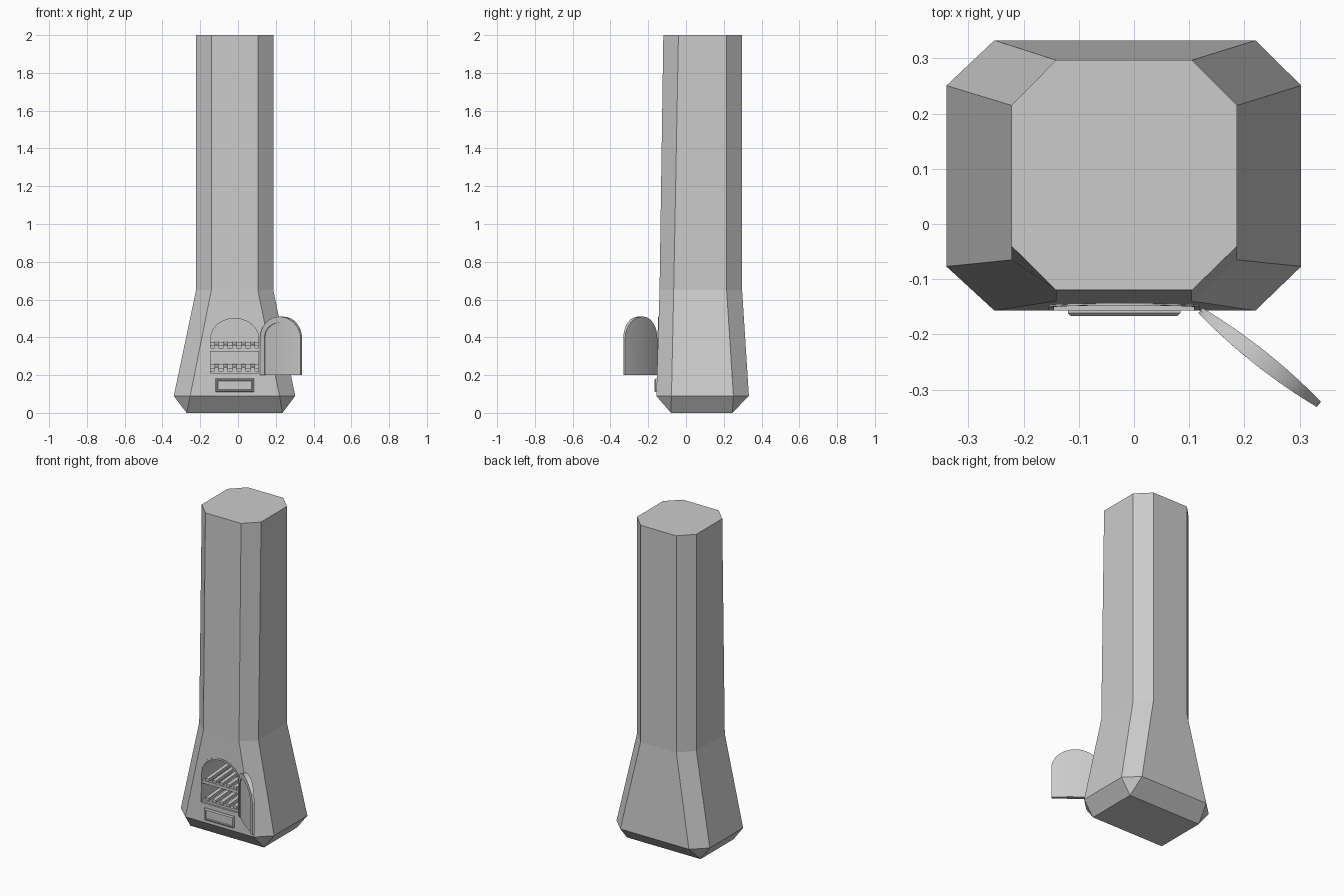
import bpy, bmesh, math
from mathutils import Matrix, Vector

if "Cube" in bpy.data.objects:
    bpy.data.objects.remove(bpy.data.objects["Cube"])

CX = -0.018          # oven centre line
HALF, Z0, SPRING, RISE = 0.137, 0.20, 0.395, 0.115


def make(name, verts, faces):
    me = bpy.data.meshes.new(name)
    me.from_pydata(verts, [], faces)
    bm = bmesh.new()
    bm.from_mesh(me)
    bmesh.ops.remove_doubles(bm, verts=bm.verts, dist=1e-5)
    bmesh.ops.recalc_face_normals(bm, faces=bm.faces)
    bm.to_mesh(me)
    bm.free()
    ob = bpy.data.objects.new(name, me)
    bpy.context.collection.objects.link(ob)
    return ob


def loft(name, rings, caps=True, closed=False):
    n = len(rings[0])
    verts = [v for r in rings for v in r]
    faces = []
    for k in range(len(rings) if closed else len(rings) - 1):
        a, b = k * n, (k + 1) % len(rings) * n
        faces += [(a + i, a + (i + 1) % n, b + (i + 1) % n, b + i) for i in range(n)]
    if caps and not closed:
        faces += [tuple(range(n)), tuple(range(len(verts) - n, len(verts)))]
    return make(name, verts, faces)


def box(name, x0, x1, y0, y1, z0, z1):
    ring = lambda y: [(x0, y, z0), (x1, y, z0), (x1, y, z1), (x0, y, z1)]
    return loft(name, [ring(y0), ring(y1)])


def octagon(z, x0, x1, y0, y1, fx0, fx1, sy0, sy1):
    return [(fx0, y0, z), (fx1, y0, z), (x1, sy0, z), (x1, sy1, z),
            (fx1, y1, z), (fx0, y1, z), (x0, sy1, z), (x0, sy0, z)]


def front_y(z):
    return -0.157 + (z - 0.09) * 0.03


def arch(inset=0.0, steps=12):
    h, r = HALF - inset, RISE - inset
    top = [(h * math.cos(math.pi * i / steps), SPRING + r * math.sin(math.pi * i / steps))
           for i in range(steps + 1)]
    return [(-h, Z0), (h, Z0)] + top


# Chimney: octagon stack pinched to a rectangle at the floor
B = (-0.272, 0.235, -0.08, 0.245)
chimney = loft("chimney", [
    octagon(0.0, *B, *B),
    octagon(0.09, -0.34, 0.303, -0.157, 0.333, -0.253, 0.22, -0.077, 0.251),
    octagon(0.65, -0.222, 0.187, -0.140, 0.297, -0.141, 0.105, -0.065, 0.215),
    octagon(2.0, -0.222, 0.187, -0.120, 0.297, -0.141, 0.105, -0.04, 0.215)])

# Oven cavity
DEEP = 0.14
cutter = loft("oven_cutter", [[(CX + x, y, z) for x, z in arch(0.008)] for y in (-0.3, DEEP)])
mod = chimney.modifiers.new("oven", 'BOOLEAN')
mod.object = cutter
mod.operation = 'DIFFERENCE'
mod.solver = 'EXACT'
bpy.context.view_layer.objects.active = chimney
chimney.select_set(True)
bpy.ops.object.modifier_apply(modifier="oven")
bpy.data.objects.remove(cutter)

# Thin rim around the oven mouth
def rim_ring(inset, off):
    return [(CX + x, front_y(z) + off, z + (inset if z == Z0 else 0)) for x, z in arch(inset)]

loft("oven_rim", [rim_ring(0, -0.003), rim_ring(0.01, -0.003),
                  rim_ring(0.01, 0.01), rim_ring(0, 0.01)], closed=True)

# Two grates: cross bars with slats running to the back
for label, z in (("lower", 0.205), ("upper", 0.325)):
    x0, x1 = CX - 0.127, CX + 0.127
    box(label + "_front_bar", x0, x1, -0.145, -0.125, z, z + 0.018)
    box(label + "_back_bar", x0, x1, DEEP - 0.03, DEEP - 0.01, z + 0.03, z + 0.05)
    for i in range(5):
        x = CX + (i - 2) * 0.048
        ring = lambda y, zz: [(x - 0.011, y, zz), (x + 0.011, y, zz),
                              (x + 0.011, y, zz + 0.02), (x - 0.011, y, zz + 0.02)]
        loft(f"{label}_slat_{i}", [ring(-0.14, z + 0.014), ring(DEEP, z + 0.034)])

# Ash drawer: stepped plate with a recessed panel
def plate_ring(inset, y):
    x0, x1, z0, z1 = -0.12 + inset, 0.084 - inset, 0.11 + inset, 0.182 - inset
    return [(x0, y, z0), (x1, y, z0), (x1, y, z1), (x0, y, z1)]

loft("ash_drawer", [plate_ring(0, -0.145), plate_ring(0, -0.161), plate_ring(0.006, -0.167),
                    plate_ring(0.011, -0.167), plate_ring(0.013, -0.161)])

# Open door: lens-shaped slab with a raised arch band inside, hinge at u = 0
def thick(x):
    return 0.005 + 0.009 * (1 - (x / HALF) ** 2)

cols = []
for i in range(17):
    x = -HALF * math.cos(math.pi * i / 16)
    top = SPRING + RISE * math.sqrt(max(0, 1 - (x / HALF) ** 2))
    t = thick(x)
    cols.append([(x, -t, Z0), (x, t - 0.003, Z0), (x, t - 0.003, top), (x, -t, top)])
door = loft("door", cols)

def band_line(inset):
    a = arch(inset)
    return a[1:] + [a[0]]

outer, inner = band_line(0.0), band_line(0.032)
door_band = loft("door_band", [
    [(a[0], thick(a[0]) - 0.006, a[1]), (a[0], thick(a[0]) + 0.002, a[1]),
     (b[0], thick(b[0]) + 0.002, b[1]), (b[0], thick(b[0]) - 0.006, b[1])]
    for a, b in zip(outer, inner)])

hinge = Vector((0.121, -0.156, 0.0))
place = (Matrix.Translation(hinge) @ Matrix.Rotation(math.radians(141.6), 4, 'Z')
         @ Matrix.Translation((-HALF, 0, 0)))
for ob in (door, door_band):
    ob.data.transform(place)
    bpy.ops.object.select_all(action='DESELECT')
    ob.select_set(True)
    bpy.context.view_layer.objects.active = ob
    bpy.ops.object.shade_smooth_by_angle(angle=math.radians(30))
